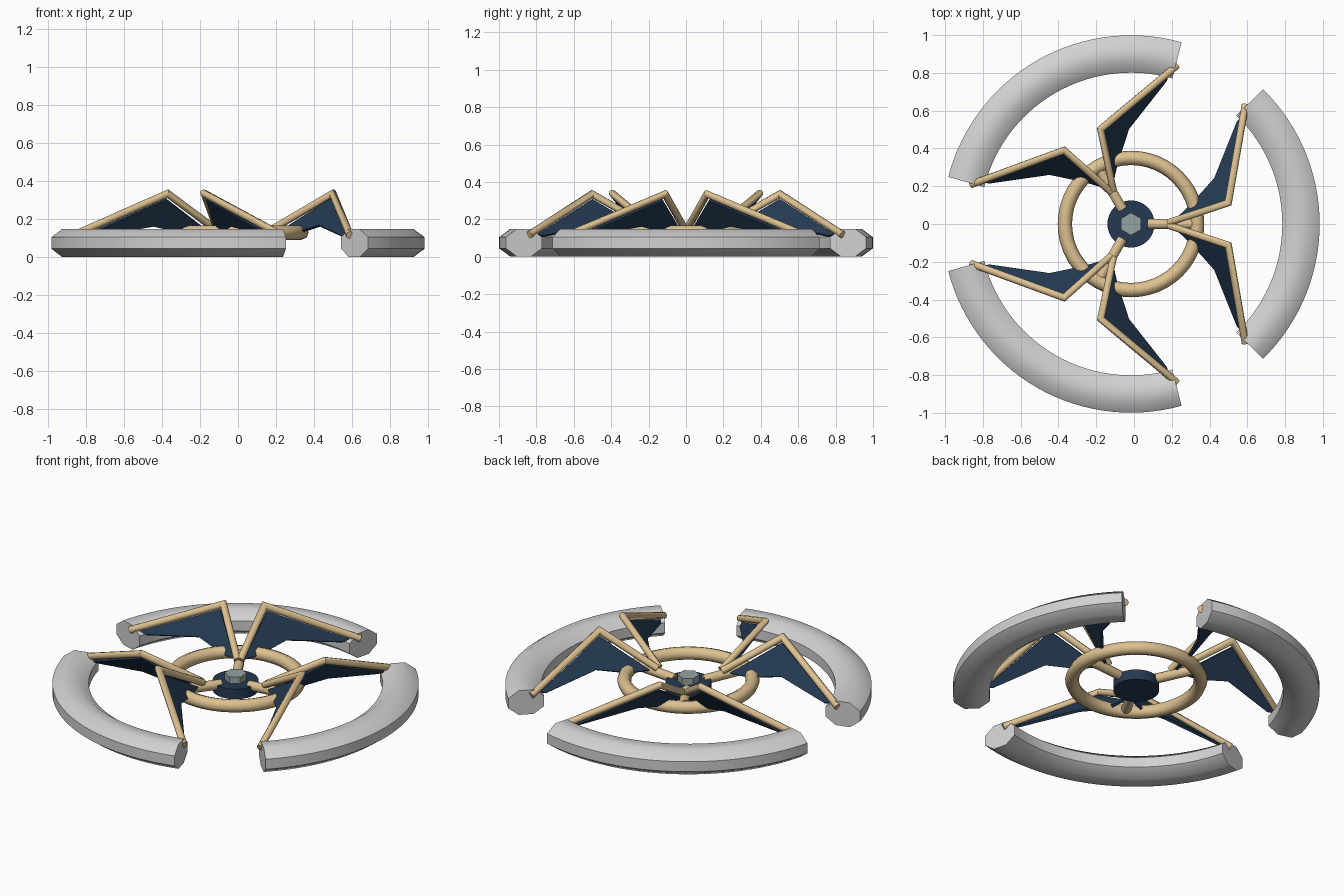
import bpy, bmesh
from math import sin, cos, pi, radians
from mathutils import Vector, Matrix

cube = bpy.data.objects.get("Cube")
if cube:
    bpy.data.objects.remove(cube, do_unlink=True)

CENTRE = Vector((-0.016, 0, 0))
UP = Vector((0, 0, 1))


def material(name, rgb):
    m = bpy.data.materials.new(name)
    m.use_nodes = True
    colour = (*rgb, 1)
    m.diffuse_color = colour
    m.node_tree.nodes["Principled BSDF"].inputs["Base Color"].default_value = colour
    return m


grey = material("light_grey", (0.64, 0.64, 0.64))
tan = material("tan", (0.72, 0.53, 0.28))
blue = material("navy_blue", (0.018, 0.042, 0.085))
steel = material("steel_grey", (0.30, 0.36, 0.36))


def finish(bm, name, mat, turn=0, smooth=0):
    """Store the mesh, turned about the hub axis."""
    bmesh.ops.recalc_face_normals(bm, faces=bm.faces)
    bm.transform(Matrix.Translation(CENTRE) @ Matrix.Rotation(turn, 4, 'Z'))
    me = bpy.data.meshes.new(name)
    bm.to_mesh(me)
    bm.free()
    me.materials.append(mat)
    ob = bpy.data.objects.new(name, me)
    bpy.context.collection.objects.link(ob)
    if smooth:
        bpy.ops.object.select_all(action='DESELECT')
        ob.select_set(True)
        bpy.context.view_layer.objects.active = ob
        bpy.ops.object.shade_smooth_by_angle(angle=radians(smooth))
    return ob


def sweep(points, width, height, sides):
    """Capped tube with mitred corners along a path."""
    pts = [Vector(p) for p in points]
    dirs = [(b - a).normalized() for a, b in zip(pts, pts[1:])]
    side = dirs[0].cross(UP).normalized()
    top = side.cross(dirs[0])
    angles = [2 * pi * (k + 0.5) / sides for k in range(sides)]
    offs = [side * cos(a) * width + top * sin(a) * height for a in angles]
    bm = bmesh.new()
    rings = []
    for i, p in enumerate(pts):
        if 0 < i < len(dirs):
            d, nxt = dirs[i - 1], dirs[i]
            n = (d + nxt).normalized()
            mitre = [o - d * (o.dot(n) / d.dot(n)) for o in offs]
            offs = [o - nxt * o.dot(nxt) for o in mitre]
        else:
            mitre = offs
        rings.append([bm.verts.new(p + o) for o in mitre])
    for a, b in zip(rings, rings[1:]):
        for k in range(sides):
            j = (k + 1) % sides
            bm.faces.new((a[k], a[j], b[j], b[k]))
    bm.faces.new(rings[0])
    bm.faces.new(rings[-1])
    return bm


def disc(name, mat, radius, bottom, top, sides, smooth=0):
    bm = bmesh.new()
    bmesh.ops.create_cone(bm, cap_ends=True, segments=sides, radius1=radius,
                          radius2=radius, depth=top - bottom)
    bm.transform(Matrix.Translation((0, 0, (bottom + top) / 2)))
    finish(bm, name, mat, 0, smooth)


# Hub and bolt
disc("hub", blue, 0.125, 0.065, 0.125, 32, 40)
disc("hub_bolt", steel, 0.06, 0.12, 0.165, 6)

# Inner ring
bpy.ops.mesh.primitive_torus_add(location=CENTRE + UP * 0.13, major_segments=48,
                                 minor_segments=8, major_radius=0.35,
                                 minor_radius=0.038)
ring = bpy.context.object
ring.name = "inner_ring"
ring.data.materials.append(tan)
bpy.ops.object.shade_smooth_by_angle(angle=radians(50))

# Three identical sectors
SPAN, STEPS = radians(45.7), 30
arc = [(0.9 * cos(a), 0.9 * sin(a), 0.075)
       for a in (SPAN * (2 * i / STEPS - 1) for i in range(STEPS + 1))]
ROD = [(0.20, 0.008, 0.15), (0.515, 0.112, 0.335), (0.605, 0.63, 0.117)]
PANEL = [(0.24, 0.025, 0.135), (0.508, 0.125, 0.305), (0.594, 0.57, 0.115),
         (0.565, 0.54, 0.11), (0.445, 0.24, 0.165), (0.32, 0.10, 0.125)]

for s in range(3):
    turn = s * 2 * pi / 3
    finish(sweep(arc, 0.107, 0.079, 8), f"outer_float_{s + 1}", grey, turn, 50)
    finish(sweep([(0.09, 0, 0.115), (0.33, 0, 0.13)], 0.028, 0.028, 8),
           f"spoke_{s + 1}", tan, turn, 50)
    for label, sign in (("left", 1), ("right", -1)):
        rod = [(x, y * sign, z) for x, y, z in ROD]
        finish(sweep(rod, 0.02, 0.02, 8), f"{label}_strut_{s + 1}", tan, turn, 50)
        # Web panel hanging inside the strut bend
        bm = bmesh.new()
        bm.faces.new([bm.verts.new((x, y * sign, z)) for x, y, z in PANEL])
        panel = finish(bm, f"{label}_panel_{s + 1}", blue, turn)
        mod = panel.modifiers.new("thickness", 'SOLIDIFY')
        mod.thickness = 0.014
        mod.offset = 0
